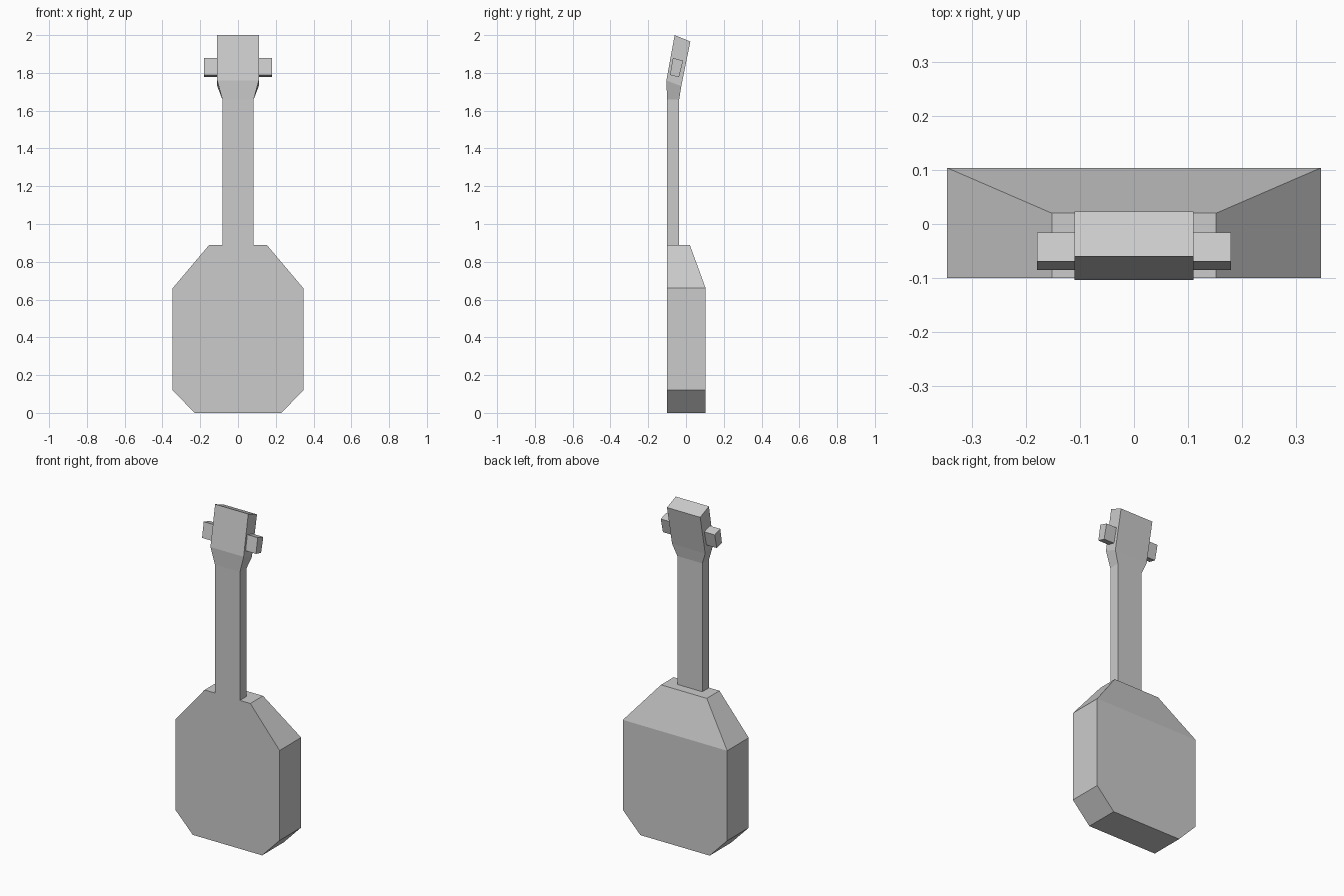
import bpy
import bmesh

if "Cube" in bpy.data.objects:
    bpy.data.objects.remove(bpy.data.objects["Cube"])


def loft(name, sections):
    """Join four-cornered sections (half width, (front y, z), (back y, z)) and cap the ends."""
    bm = bmesh.new()
    rings = []
    for w, (fy, fz), (by, bz) in sections:
        corners = [(-w, fy, fz), (w, fy, fz), (w, by, bz), (-w, by, bz)]
        rings.append([bm.verts.new(c) for c in corners])
    for low, high in zip(rings, rings[1:]):
        for i in range(4):
            j = (i + 1) % 4
            bm.faces.new((low[i], low[j], high[j], high[i]))
    bm.faces.new(rings[0][::-1])
    bm.faces.new(rings[-1])
    return finish(name, bm)


def finish(name, bm):
    bmesh.ops.recalc_face_normals(bm, faces=bm.faces[:])
    mesh = bpy.data.meshes.new(name)
    bm.to_mesh(mesh)
    bm.free()
    obj = bpy.data.objects.new(name, mesh)
    bpy.context.collection.objects.link(obj)
    return obj


# Body: chamfered box, its back sloping in towards the neck
FRONT, BACK = -0.1, 0.104
loft("body", [
    (0.23, (FRONT, 0.0), (BACK, 0.0)),
    (0.346, (FRONT, 0.12), (BACK, 0.12)),
    (0.346, (FRONT, 0.66), (BACK, 0.66)),
    (0.152, (FRONT, 0.89), (0.02, 0.89)),
])

# Neck, flaring into the tilted headstock
loft("neck_and_headstock", [
    (0.083, (FRONT, 0.89), (-0.036, 0.89)),
    (0.083, (FRONT, 1.66), (-0.036, 1.66)),
    (0.11, (-0.104, 1.76), (-0.025, 1.73)),
    (0.11, (-0.06, 2.0), (0.023, 1.966)),
])

# Tuning pegs: tilted side profile pulled outwards from the headstock
PEG_PROFILE = [(-0.085, 1.789), (-0.037, 1.777), (-0.016, 1.864), (-0.069, 1.88)]
for side, sign in (("left", -1), ("right", 1)):
    bm = bmesh.new()
    face = bm.faces.new([bm.verts.new((sign * 0.1, y, z)) for y, z in PEG_PROFILE])
    out = bmesh.ops.extrude_face_region(bm, geom=[face], use_keep_orig=True)
    moved = [v for v in out["geom"] if isinstance(v, bmesh.types.BMVert)]
    bmesh.ops.translate(bm, verts=moved, vec=(sign * 0.079, 0, 0))
    finish("tuning_peg_" + side, bm)
